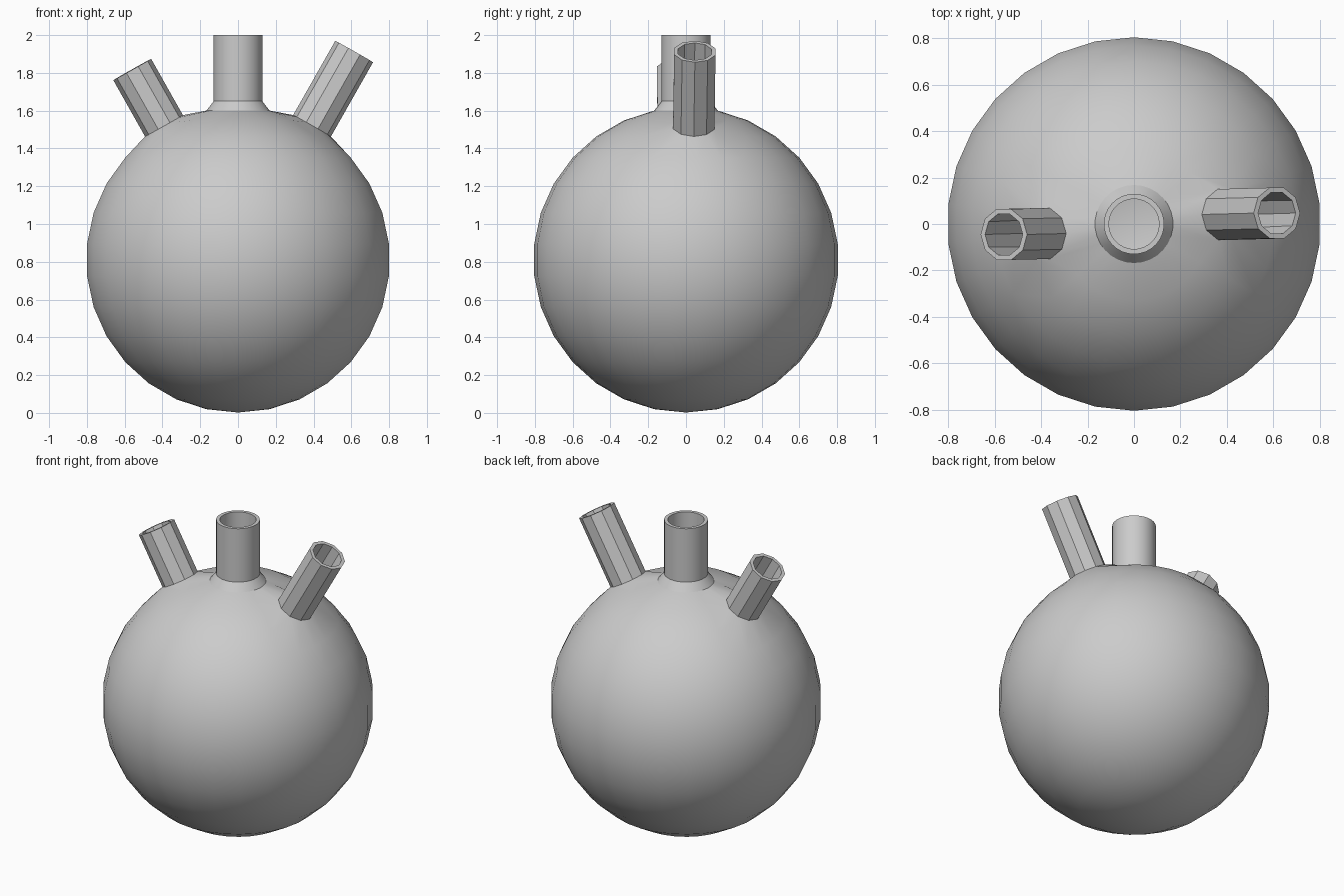
import bpy, bmesh
from math import sin, cos, pi, radians
from mathutils import Vector

if "Cube" in bpy.data.objects:
    bpy.data.objects.remove(bpy.data.objects["Cube"])

R, CZ = 0.808, 0.81
bm = bmesh.new()

# Body and centre neck: revolved profile, bottom pole up to the lip
profile = [(R * sin(radians(a)), CZ - R * cos(radians(a))) for a in range(0, 169, 12)]
profile += [(0.13, 1.65), (0.13, 2.0)]
verts = [bm.verts.new((0, r, z)) for r, z in profile]
edges = [bm.edges.new(p) for p in zip(verts, verts[1:])]
bmesh.ops.spin(bm, geom=verts + edges, cent=(0, 0, 0), axis=(0, 0, 1),
               angle=2 * pi, steps=30, use_duplicate=False)
bmesh.ops.remove_doubles(bm, verts=bm.verts, dist=0.0005)


def side_neck(base, tip, radius=0.115):
    """Cut a strip of four faces, round the hole to ten sides and extrude a tube."""
    base, tip = Vector(base), Vector(tip)
    axis = (tip - base).normalized()
    side = Vector((0, 1, 0))
    side = (side - axis * side.dot(axis)).normalized()
    up = axis.cross(side)
    centre = Vector((0, 0, CZ))
    flat = Vector((base.x, base.y, 0)).normalized()

    def in_strip(f):
        d = f.calc_center_median() - centre
        polar = d.angle(Vector((0, 0, 1)))
        h = Vector((d.x, d.y, 0))
        return (radians(25) < polar < radians(35)
                and h.length > 0.01 and h.angle(flat) < radians(22))

    faces = [f for f in bm.faces if in_strip(f)]
    old = set(e for e in bm.edges if e.is_boundary)
    bmesh.ops.delete(bm, geom=faces, context='FACES')
    rim = [e for e in bm.edges if e.is_boundary and e not in old]
    loop = list({v for e in rim for v in e.verts})
    # measure from the true hole centre so the order round the rim is kept
    mid = sum((v.co for v in loop), Vector()) / len(loop)

    def turn(v):
        from_mid = v.co - mid
        c = complex(from_mid.dot(up), from_mid.dot(side))
        from_up = Vector((c.real, c.imag)).angle_signed(Vector((1, 0)))
        return from_up

    loop.sort(key=turn)
    n = len(loop)
    # start from the vertex nearest the tube's mid plane
    start = min(range(n), key=lambda i: abs(turn(loop[i])))
    for i in range(n):
        v = loop[(start + i) % n]
        a = 2 * pi * i / n
        v.co = base + radius * (up * cos(a) + side * sin(a))
    new = bmesh.ops.extrude_edge_only(bm, edges=rim)['geom']
    bmesh.ops.translate(bm, vec=tip - base,
                        verts=[g for g in new if isinstance(g, bmesh.types.BMVert)])


# Side necks, the right one longer
side_neck((0.392, 0.041, 1.52), (0.615, 0.047, 1.913))
side_neck((-0.392, -0.041, 1.52), (-0.56, -0.045, 1.818))

bmesh.ops.recalc_face_normals(bm, faces=bm.faces)
mesh = bpy.data.meshes.new("flask")
bm.to_mesh(mesh)
bm.free()
flask = bpy.data.objects.new("flask", mesh)
bpy.context.collection.objects.link(flask)

# Glass wall thickness, going inwards
wall = flask.modifiers.new("wall", 'SOLIDIFY')
wall.thickness = 0.022
wall.offset = -1
bpy.context.view_layer.objects.active = flask
flask.select_set(True)
bpy.ops.object.modifier_apply(modifier="wall")
bpy.ops.object.shade_smooth_by_angle(angle=radians(30))
